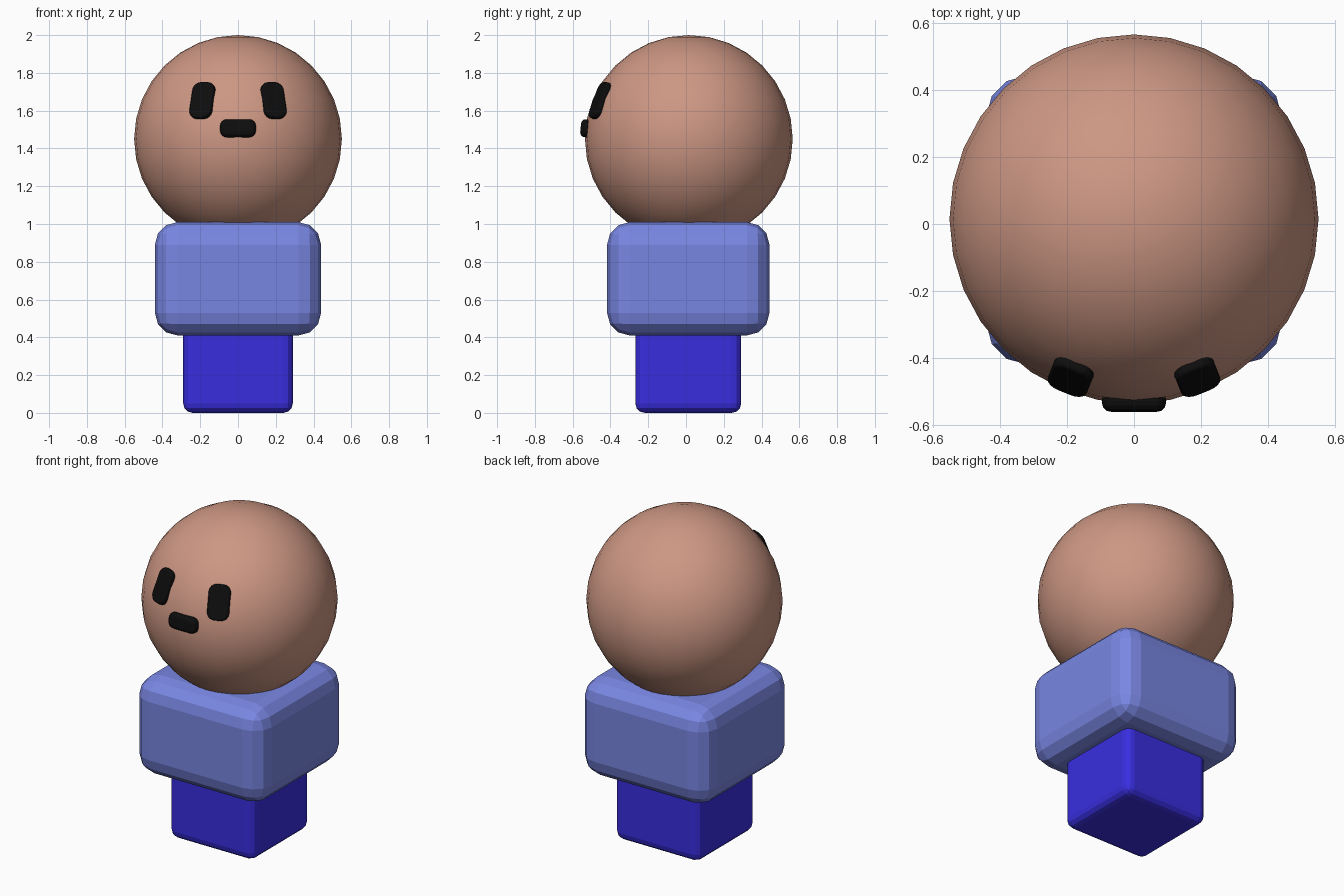
import bpy
import bmesh
from mathutils import Vector

default = bpy.data.objects.get("Cube")
if default:
    bpy.data.objects.remove(default, do_unlink=True)


def material(name, r, g, b):
    m = bpy.data.materials.new(name)
    m.use_nodes = True
    m.diffuse_color = (r, g, b, 1)
    m.node_tree.nodes["Principled BSDF"].inputs["Base Color"].default_value = (r, g, b, 1)
    return m


skin = material("warm tan", 0.61, 0.31, 0.23)
shirt = material("periwinkle", 0.19, 0.24, 0.76)
trousers = material("deep blue", 0.04, 0.027, 0.74)
ink = material("black", 0.004, 0.004, 0.004)


def finish(name, bm, mat):
    mesh = bpy.data.meshes.new(name)
    bm.to_mesh(mesh)
    bm.free()
    mesh.materials.append(mat)
    obj = bpy.data.objects.new(name, mesh)
    bpy.context.collection.objects.link(obj)
    return obj


def sized_cube(size):
    bm = bmesh.new()
    bmesh.ops.create_cube(bm, size=1)
    bmesh.ops.scale(bm, vec=size, verts=bm.verts)
    return bm


def bevel(bm, edges, width, segments):
    bmesh.ops.bevel(bm, geom=edges, offset=width, segments=segments,
                    profile=0.5, affect='EDGES', clamp_overlap=True)


def rounded_block(name, size, location, width, mat):
    bm = sized_cube(size)
    bevel(bm, bm.edges[:], width, 3)
    obj = finish(name, bm, mat)
    obj.location = location
    return obj


# Legs and torso
MID = 0.012
rounded_block("legs", (0.58, 0.56, 0.5), (0, MID, 0.25), 0.05, trousers)
rounded_block("torso", (0.88, 0.86, 0.6), (0, MID, 0.71), 0.12, shirt)

# Head
CENTRE = Vector((0, 0.015, 1.45))
RADIUS = 0.55
bm = bmesh.new()
bmesh.ops.create_uvsphere(bm, u_segments=32, v_segments=16, radius=RADIUS)
for f in bm.faces:
    f.smooth = True
finish("head", bm, skin).location = CENTRE


def face_pad(name, x, z, width, height, rise, corner, rim):
    """Rounded pad laid on the head, facing outward."""
    dx, dz = x, z - CENTRE.z
    normal = Vector((dx, -(RADIUS ** 2 - dx * dx - dz * dz) ** 0.5, dz)).normalized()
    depth = 0.12
    bm = sized_cube((width, height, depth))
    uprights = [e for e in bm.edges
                if abs(e.verts[0].co.z - e.verts[1].co.z) > depth / 2]
    bevel(bm, uprights, corner, 4)
    front = max(bm.faces, key=lambda f: f.calc_center_median().z)
    bevel(bm, list(front.edges), rim, 3)
    obj = finish(name, bm, ink)
    obj.rotation_euler = normal.to_track_quat('Z', 'Y').to_euler()
    obj.location = CENTRE + normal * (RADIUS + rise - depth / 2)


# Eyes and mouth
for side, x in (("left", 0.19), ("right", -0.19)):
    face_pad(side + "_eye", x, 1.655, 0.125, 0.205, 0.014, 0.045, 0.012)
face_pad("mouth", 0, 1.507, 0.19, 0.095, 0.026, 0.036, 0.024)
